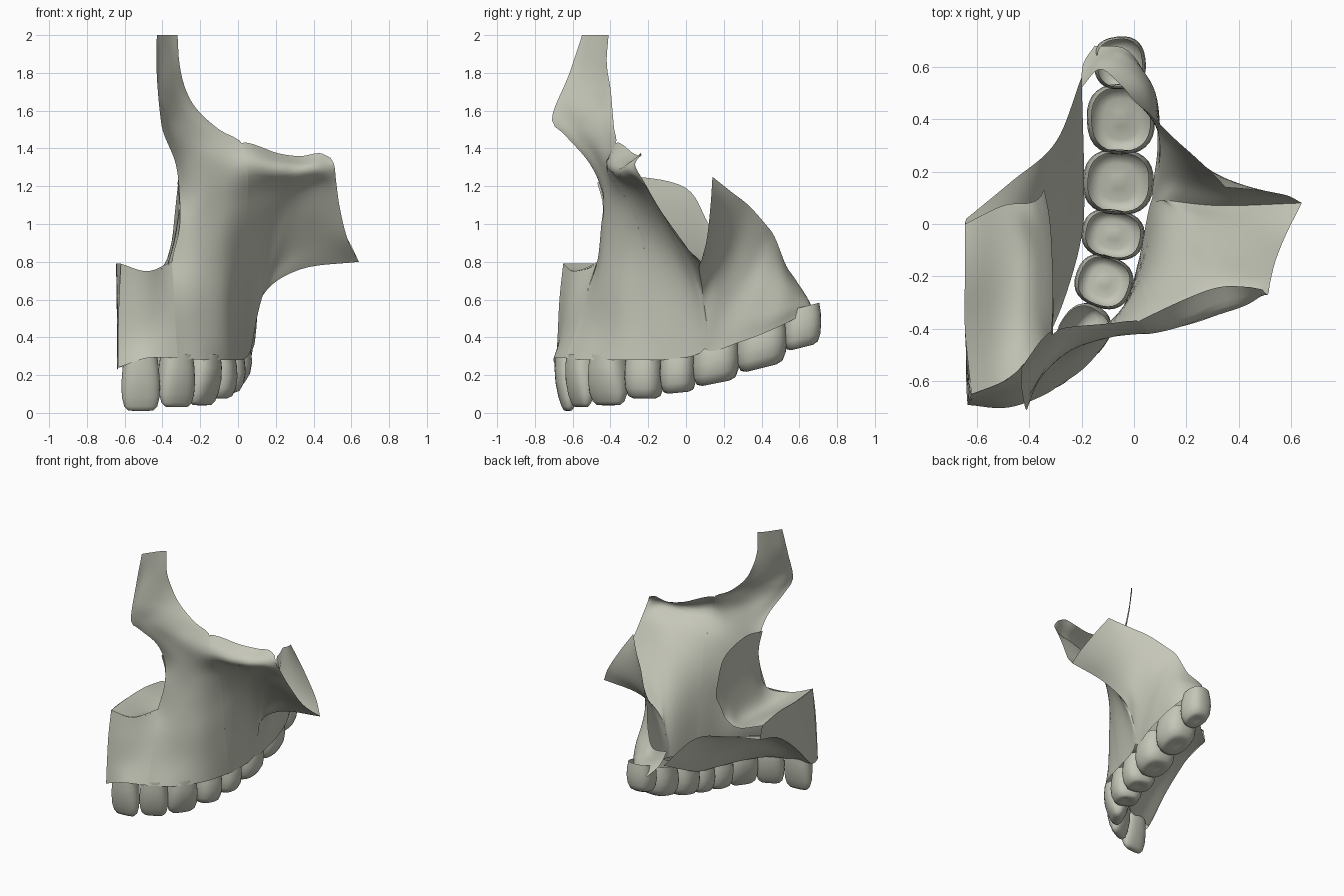
import bpy, bmesh, math
from mathutils import Vector

bone = bpy.data.materials.new("bone")
bone.diffuse_color = (.56, .57, .48, 1)


def catmull(pts, sub):
    """Catmull-Rom points through pts, sub steps per span, ends extrapolated."""
    p = [2 * pts[0] - pts[1]] + pts + [2 * pts[-1] - pts[-2]]
    out = []
    for i in range(1, len(p) - 2):
        a, b, c, d = p[i - 1:i + 3]
        for k in range(sub):
            t = k / sub
            out.append(0.5 * (2 * b + (c - a) * t + (2 * a - 5 * b + 4 * c - d) * t * t
                              + (3 * b - a - 3 * c + d) * t ** 3))
    return out + [p[-2]]


def spline(pts, n):
    """Curve through pts, resampled to n points evenly by length."""
    dense = catmull([Vector(q) for q in pts], 12)
    run = [0.0]
    for a, b in zip(dense, dense[1:]):
        run.append(run[-1] + (b - a).length)
    out, j = [], 0
    for k in range(n):
        s = run[-1] * k / (n - 1)
        while j < len(run) - 2 and run[j + 1] < s:
            j += 1
        f = (s - run[j]) / max(run[j + 1] - run[j], 1e-9)
        out.append(dense[j].lerp(dense[j + 1], min(f, 1)))
    return out


def finish(name, bm):
    me = bpy.data.meshes.new(name)
    bm.to_mesh(me)
    bm.free()
    me.materials.append(bone)
    ob = bpy.data.objects.new(name, me)
    bpy.context.collection.objects.link(ob)
    for f in me.polygons:
        f.use_smooth = True
    return ob


def sheet(name, cols, outward, n=24, sub=6, before=0, after=0):
    """Smooth bone sheet lofted through profile columns.
    The first/last spans (before/after) only guide the tangent at a seam."""
    curves = [spline(c, n) for c in cols]
    rows = [catmull([c[i] for c in curves], sub) for i in range(n)]
    rows = [r[before * sub:len(r) - after * sub] for r in rows]
    bm = bmesh.new()
    v = [[bm.verts.new(q) for q in r] for r in rows]
    for i in range(n - 1):
        for j in range(len(v[0]) - 1):
            bm.faces.new((v[i][j], v[i][j + 1], v[i + 1][j + 1], v[i + 1][j]))
    bm.normal_update()
    total = sum((f.normal * f.calc_area() for f in bm.faces), Vector())
    if total.dot(Vector(outward)) < 0:
        bmesh.ops.reverse_faces(bm, faces=bm.faces[:])
    return finish(name, bm)


def tooth(name, x, y, angle, w, d, zb, zt, molar, slope):
    """Crown lofted from rounded rings, open at the root end."""
    n, h, a = 28, zt - zb, math.radians(angle)
    if molar:
        rings = [(1, .9, .86), (.75, .98, .96), (.5, 1, 1), (.25, .95, .92), (.08, .82, .74), (.03, .58, .5), (.08, .22, .2)]
    else:
        rings = [(1, .84, .95), (.75, .94, 1), (.5, 1, .92), (.25, .98, .7), (.08, .86, .45), (.01, .66, .28), (0, .3, .1)]
    bm = bmesh.new()
    loops = []
    for t, sw, sd in rings:
        loop = []
        for k in range(n):
            th = 2 * math.pi * k / n
            c, s = math.cos(th), math.sin(th)
            px = w / 2 * sw * math.copysign(abs(c) ** .8, c)
            py = d / 2 * sd * math.copysign(abs(s) ** .8, s)
            gx, gy = px * math.cos(a) - py * math.sin(a), px * math.sin(a) + py * math.cos(a)
            loop.append(bm.verts.new((x + gx, y + gy, zb + h * t + slope * gy)))
        loops.append(loop)
    for lo, hi in zip(loops[1:], loops):
        for k in range(n):
            bm.faces.new((lo[k], lo[(k + 1) % n], hi[(k + 1) % n], hi[k]))
    bm.faces.new(loops[-1][::-1])
    return finish(name, bm)


# Profiles shared by the front wall, the nose-side wall and the cheek wall
notch = [(-.32, -.64, .29), (-.33, -.58, .45), (-.34, -.52, .65), (-.35, -.47, .8), (-.31, -.45, .98), (-.31, -.44, 1.15)]
canine = [(-.17, -.53, .28), (-.19, -.48, .45), (-.20, -.46, .65), (-.21, -.44, .85), (-.21, -.43, 1.05), (-.2, -.44, 1.22)]
fossa = [(-.04, -.34, .28), (-.06, -.35, .45), (-.07, -.36, .65), (-.08, -.36, .85), (-.08, -.38, 1.1), (-.08, -.43, 1.31)]
socket = [(.02, -.13, .28), (.02, -.16, .45), (.02, -.19, .65), (.03, -.23, .9), (.05, -.31, 1.12), (.05, -.42, 1.3), (.02, -.37, 1.43)]

# Front wall below the nasal opening
sheet("front_alveolar_wall", [
    [(-.635, -.69, .24), (-.635, -.68, .4), (-.63, -.67, .6), (-.62, -.65, .79)],
    [(-.48, -.70, .29), (-.48, -.65, .43), (-.48, -.62, .6), (-.48, -.59, .75)],
    notch[:4], canine[:4]], (0, -1, 0), after=1)

# Wall beside the nose, running up into the tall frontal process
sheet("frontal_process", [
    notch + [(-.33, -.51, 1.32), (-.39, -.64, 1.47), (-.41, -.71, 1.56), (-.43, -.62, 1.79), (-.43, -.55, 2)],
    canine + [(-.27, -.49, 1.38), (-.36, -.59, 1.53), (-.39, -.63, 1.63), (-.41, -.56, 1.82), (-.41, -.52, 2)],
    fossa + [(-.18, -.44, 1.46), (-.29, -.47, 1.6), (-.33, -.48, 1.7), (-.35, -.47, 1.84), (-.36, -.45, 2)],
    socket + [(-.1, -.38, 1.5), (-.22, -.39, 1.61), (-.28, -.4, 1.72), (-.31, -.42, 1.85), (-.32, -.41, 2)]],
    (1, -1, 0), n=48)

# Cheek wall, from below the eye socket to the end of the cheek process
sheet("cheek_wall", [
    fossa, socket,
    [(.07, .10, .34), (.09, .06, .52), (.12, -.02, .75), (.17, -.13, .98), (.21, -.27, 1.18), (.21, -.39, 1.29), (.21, -.28, 1.375)],
    [(.13, .09, .62), (.2, .03, .78), (.27, -.1, 1.0), (.31, -.22, 1.17), (.32, -.35, 1.28), (.33, -.24, 1.36)],
    [(.33, .07, .76), (.38, 0, .88), (.4, -.12, 1.05), (.42, -.22, 1.2), (.43, -.31, 1.29), (.43, -.24, 1.375)],
    [(.64, .08, .8), (.58, -.04, .92), (.54, -.14, 1.08), (.52, -.22, 1.22), (.51, -.27, 1.31), (.49, -.25, 1.35)]],
    (.5, -1, 0), n=32, before=1)

# Rear wall behind the cheek process and above the molars
sheet("rear_wall", [
    [(.64, .08, .8), (.58, .11, .92), (.46, .13, 1.1), (.35, .14, 1.25)],
    [(.33, .07, .76), (.32, .14, .86), (.28, .2, 1.0), (.25, .24, 1.17)],
    [(.13, .09, .62), (.17, .17, .75), (.16, .27, .92), (.15, .33, 1.1)],
    [(.07, .10, .34), (.1, .2, .55), (.1, .33, .78), (.06, .42, 1.0)],
    [(.09, .30, .38), (.1, .36, .52), (.08, .43, .7), (0, .47, .93)],
    [(.07, .50, .46), (.07, .53, .55), (.03, .55, .66), (-.05, .53, .78)],
    [(-.02, .66, .54), (-.05, .65, .59), (-.1, .63, .63), (-.13, .59, .68)],
    [(-.15, .68, .5), (-.19, .62, .55), (-.2, .57, .59), (-.2, .52, .64)]], (.6, 1, 0))

# Arched roof of the mouth
sheet("palate", [
    [(-.64, -.60, .24), (-.52, -.57, .25), (-.43, -.54, .25), (-.36, -.50, .26)],
    [(-.64, -.40, .44), (-.5, -.38, .43), (-.38, -.34, .36), (-.27, -.30, .28)],
    [(-.64, -.20, .59), (-.48, -.16, .57), (-.33, -.1, .47), (-.20, -.05, .3)],
    [(-.64, -.10, .64), (-.45, .02, .63), (-.3, .1, .52), (-.19, .16, .35)],
    [(-.64, .02, .66), (-.47, .16, .69), (-.3, .31, .69), (-.20, .56, .55)]], (0, 0, -1))

# Floor and side wall of the nasal cavity
sheet("nasal_wall", [
    [(-.62, -.65, .79), (-.48, -.59, .75), (-.35, -.47, .8), (-.31, -.45, .98), (-.31, -.44, 1.1), (-.32, -.47, 1.22)],
    [(-.645, -.4, .79), (-.5, -.38, .72), (-.4, -.35, .74), (-.34, -.33, .9), (-.31, -.3, 1.1), (-.31, -.27, 1.25)],
    [(-.645, -.2, .79), (-.5, -.15, .72), (-.4, -.1, .74), (-.345, -.06, .9), (-.32, -.02, 1.08), (-.32, 0, 1.19)],
    [(-.645, 0, .76), (-.5, .07, .73), (-.4, .08, .77), (-.36, .1, .87), (-.345, .13, .95), (-.34, .12, 1.0)]], (-1, 0, 1))

# Flat face on the midline
sheet("midline_face", [
    [(-.635, -.69, .24), (-.64, -.6, .24), (-.64, -.4, .44), (-.64, -.2, .59), (-.64, .02, .66)],
    [(-.62, -.65, .79), (-.635, -.55, .79), (-.645, -.4, .79), (-.645, -.2, .79), (-.645, 0, .76)]], (-1, 0, 0))

# Row of teeth: x, y, arch angle, width, depth, bottom, top, molar, slope
teeth = {
    "central_incisor": (-.515, -.625, 6, .205, .14, .01, .31, False, 0),
    "lateral_incisor": (-.325, -.555, 27, .2, .15, .03, .31, False, 0),
    "canine": (-.19, -.41, 55, .22, .19, .04, .31, False, 0),
    "first_premolar": (-.115, -.22, 70, .2, .22, .07, .31, True, 0),
    "second_premolar": (-.08, -.04, 80, .19, .24, .1, .33, True, .1),
    "first_molar": (-.06, .16, 87, .25, .27, .15, .39, True, .2),
    "second_molar": (-.05, .4, 92, .27, .26, .23, .47, True, .25),
    "third_molar": (-.055, .615, 97, .2, .2, .34, .56, True, .25)}
for name, args in teeth.items():
    tooth(name, *args)
